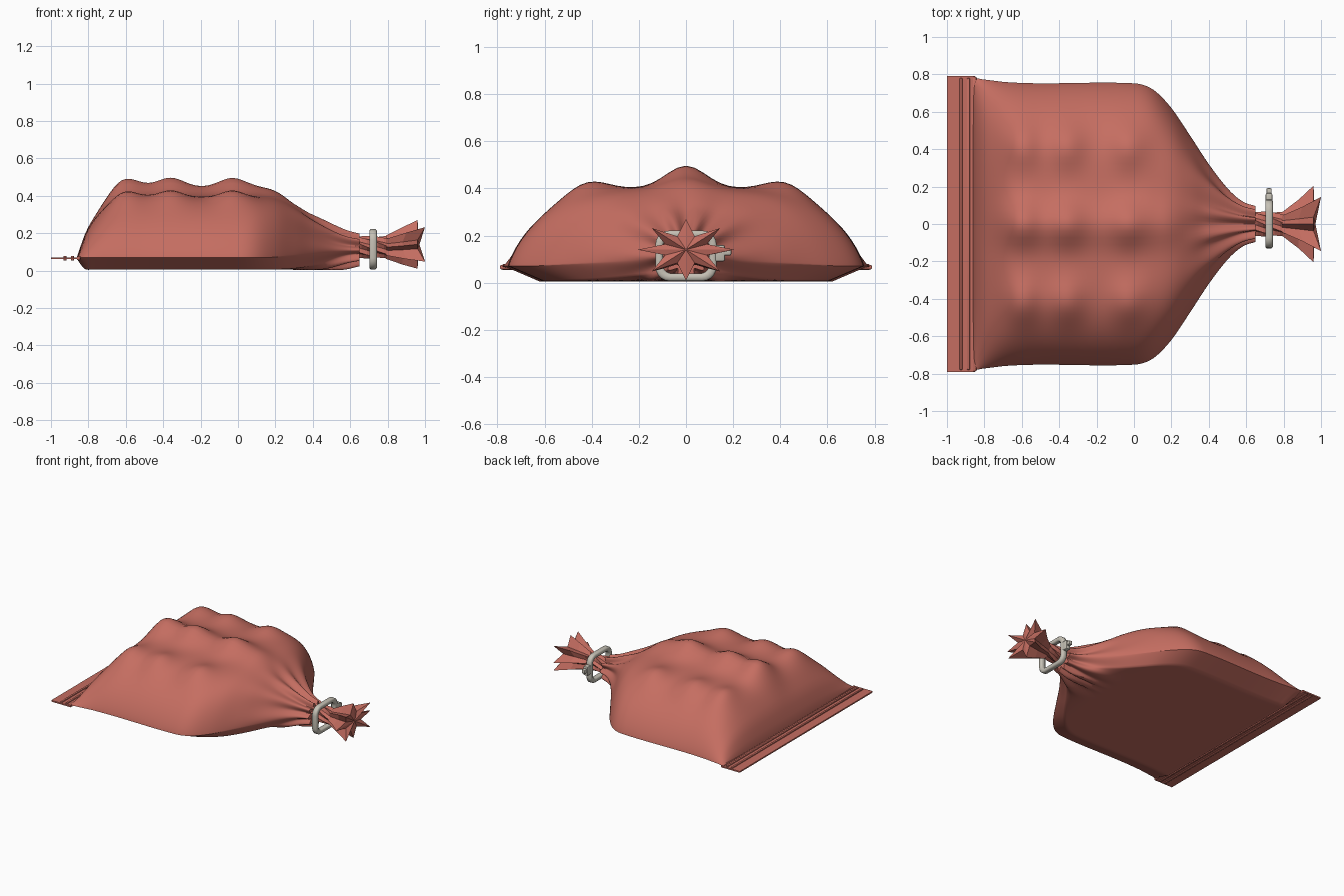
import bpy, bmesh, math
from mathutils import Matrix, Vector

old = bpy.data.objects.get("Cube")
if old:
    bpy.data.objects.remove(old, do_unlink=True)


def material(name, rgb):
    m = bpy.data.materials.new(name)
    m.use_nodes = True
    m.diffuse_color = (*rgb, 1)
    m.node_tree.nodes["Principled BSDF"].inputs["Base Color"].default_value = (*rgb, 1)
    return m


CLOTH = material("terracotta film", (0.56, 0.155, 0.12))
METAL = material("warm grey clip", (0.56, 0.53, 0.46))


def finish(name, bm, mat, smooth=None):
    bmesh.ops.recalc_face_normals(bm, faces=bm.faces)
    mesh = bpy.data.meshes.new(name)
    bm.to_mesh(mesh)
    bm.free()
    mesh.materials.append(mat)
    ob = bpy.data.objects.new(name, mesh)
    bpy.context.collection.objects.link(ob)
    if smooth:
        bpy.ops.object.select_all(action="DESELECT")
        ob.select_set(True)
        bpy.context.view_layer.objects.active = ob
        bpy.ops.object.shade_smooth_by_angle(angle=math.radians(smooth))
    return ob


def loft(name, rings, mat, smooth=None, closed=False):
    """Skin a list of point rings; cap the ends, or join them up if closed."""
    bm = bmesh.new()
    rows = [[bm.verts.new(p) for p in ring] for ring in rings]
    pairs = list(zip(rows, rows[1:])) + ([(rows[-1], rows[0])] if closed else [])
    for a, b in pairs:
        for i in range(len(a)):
            j = (i + 1) % len(a)
            bm.faces.new((a[i], a[j], b[j], b[i]))
    if not closed:
        for row in (rows[0], rows[-1]):
            mid = sum((v.co for v in row), Vector()) / len(row)
            hub = bm.verts.new(mid)
            for i in range(len(row)):
                bm.faces.new((row[i - 1], row[i], hub))
    return finish(name, bm, mat, smooth)


def box(name, centre, size, mat, bevel=0.0):
    bm = bmesh.new()
    bmesh.ops.create_cube(bm, size=1, matrix=Matrix.Translation(centre) @ Matrix.Diagonal((*size, 1)))
    if bevel:
        bmesh.ops.bevel(bm, geom=bm.edges[:], offset=bevel, segments=2, profile=0.5, affect="EDGES")
    return finish(name, bm, mat, 40)


def ramp(x, a, b):
    t = min(1, max(0, (x - a) / (b - a)))
    return t * t * (3 - 2 * t)


def bump(d, width):
    return math.exp(-(d / width) ** 2)


# Bag body: x, half width, top, seam height, bottom
STATIONS = [
    (-0.86, 0.785, 0.075, 0.067, 0.06), (-0.82, 0.775, 0.19, 0.07, 0.008),
    (-0.78, 0.77, 0.26, 0.07, 0.006), (-0.70, 0.76, 0.35, 0.07, 0.006),
    (-0.62, 0.755, 0.39, 0.07, 0.006), (-0.50, 0.752, 0.40, 0.07, 0.006),
    (0.0, 0.752, 0.40, 0.07, 0.006), (0.1, 0.72, 0.40, 0.07, 0.006),
    (0.2, 0.62, 0.385, 0.072, 0.006), (0.3, 0.47, 0.345, 0.08, 0.006),
    (0.4, 0.31, 0.29, 0.09, 0.006), (0.5, 0.175, 0.24, 0.1, 0.008),
    (0.58, 0.105, 0.205, 0.11, 0.018), (0.65, 0.08, 0.185, 0.112, 0.035),
]


def resample(rows, steps):
    out = []
    for k in range(len(rows) - 1):
        a, b = rows[k], rows[k + 1]
        before, after = rows[max(k - 1, 0)], rows[min(k + 2, len(rows) - 1)]
        n = max(2, round((b[0] - a[0]) / steps))
        for i in range(n):
            t = i / n
            row = [a[0] + (b[0] - a[0]) * t]
            for c in range(1, len(a)):
                h = b[0] - a[0]
                m0 = (b[c] - before[c]) / (b[0] - before[0]) * h
                m1 = (after[c] - a[c]) / (after[0] - a[0]) * h
                row.append((2*t**3 - 3*t*t + 1) * a[c] + (t**3 - 2*t*t + t) * m0
                           + (3*t*t - 2*t**3) * b[c] + (t**3 - t*t) * m1)
            out.append(row)
    return out + [rows[-1]]


def body_ring(x, w, top, seam, low, count=128):
    neck = ramp(x, 0.2, 0.6)
    ridge = 0.045 * ramp(x, -0.84, -0.62) * (1 - ramp(x, 0.15, 0.38))
    points = []
    for i in range(count):
        a = 2 * math.pi * i / count
        u, s = math.cos(a), abs(math.sin(a))
        y = w * u
        if i <= count // 2:
            dome = (1 - neck) * max(0, 1 - u ** 4) ** 0.8 + neck * s
            z = seam + (top - seam) * dome + ridge * bump(y, 0.12)
            # lumps of the contents pressing through the film
            for bx in (-0.6, -0.36, -0.03):
                for by in (-0.42, 0, 0.42):
                    z += 0.05 * bump(x - bx, 0.1) * bump(y - by, 0.12) * ramp(x, -0.84, -0.62)
        else:
            flat = min(1, (1 - abs(u)) / 0.2)
            z = seam - (seam - low) * ((1 - neck) * flat + neck * s)
        # gathered pleats towards the neck
        dz = z - 0.11
        r = math.hypot(y, dz)
        fold = 0.016 * ramp(x, 0.22, 0.5) * math.cos(10 * math.atan2(dz, y))
        k = 1 + fold / max(r, 0.05)
        points.append((x, y * k, max(0.004, 0.11 + dz * k)))
    return points


loft("bag_body", [body_ring(*row) for row in resample(STATIONS, 0.02)], CLOTH, 50)

# Flat sealed end with pressed ribs
box("seal_strip", (-0.925, 0, 0.066), (0.15, 1.58, 0.01), CLOTH)
for i, x in enumerate((-0.925, -0.885)):
    box(f"seal_rib_{i + 1}", (x, 0, 0.066), (0.016, 1.56, 0.026), CLOTH, 0.005)
box("seal_inner_edge", (-0.852, 0, 0.066), (0.02, 1.575, 0.02), CLOTH, 0.005)


# Twisted neck and flared, star-shaped ruffle
def star(x, ry, rz, valley, twist=0.0, lean=0.0, centre=0.125):
    ring = []
    for i in range(16):
        a = math.pi * i / 8 + twist
        k = valley if i % 2 else 1
        shift = lean if i % 4 == 2 else 0
        ring.append((x + shift, ry * k * math.cos(a), centre + rz * k * math.sin(a)))
    return ring


loft("twisted_neck", [star(0.63 + 0.03 * i, 0.066, 0.06, 0.75, 0.2 * i - 1.2) for i in range(7)], CLOTH)
loft("ruffle", [star(0.79, 0.062, 0.062, 0.75),
                star(0.88, 0.13, 0.1, 0.55, 0, 0.02, 0.132),
                star(0.96, 0.205, 0.13, 0.47, 0, 0.04, 0.14)], CLOTH)


# Clip: rounded square ring around the neck
def rounded(half_y, half_z, radius):
    path = []
    for q, (sy, sz) in enumerate(((1, 1), (-1, 1), (-1, -1), (1, -1))):
        for i in range(6):
            a = math.pi / 2 * (q + i / 5)
            path.append((sy * (half_y - radius) + radius * math.cos(a),
                         sz * (half_z - radius) + radius * math.sin(a)))
    return path


def clip_loop(x, inset):
    path = rounded(0.13 - inset, 0.107 - inset, 0.06 - inset * 0.7)
    return [(x, y, 0.114 + z) for y, z in path]


PROFILE = [(0.702, 0.007), (0.709, 0), (0.735, 0), (0.742, 0.007),
           (0.742, 0.025), (0.735, 0.032), (0.709, 0.032), (0.702, 0.025)]
loft("clip_ring", [clip_loop(*p) for p in PROFILE], METAL, 50, closed=True)
box("clip_latch", (0.722, 0.14, 0.125), (0.036, 0.05, 0.07), METAL, 0.008)
box("clip_tab", (0.722, 0.172, 0.13), (0.028, 0.04, 0.03), METAL, 0.007)
